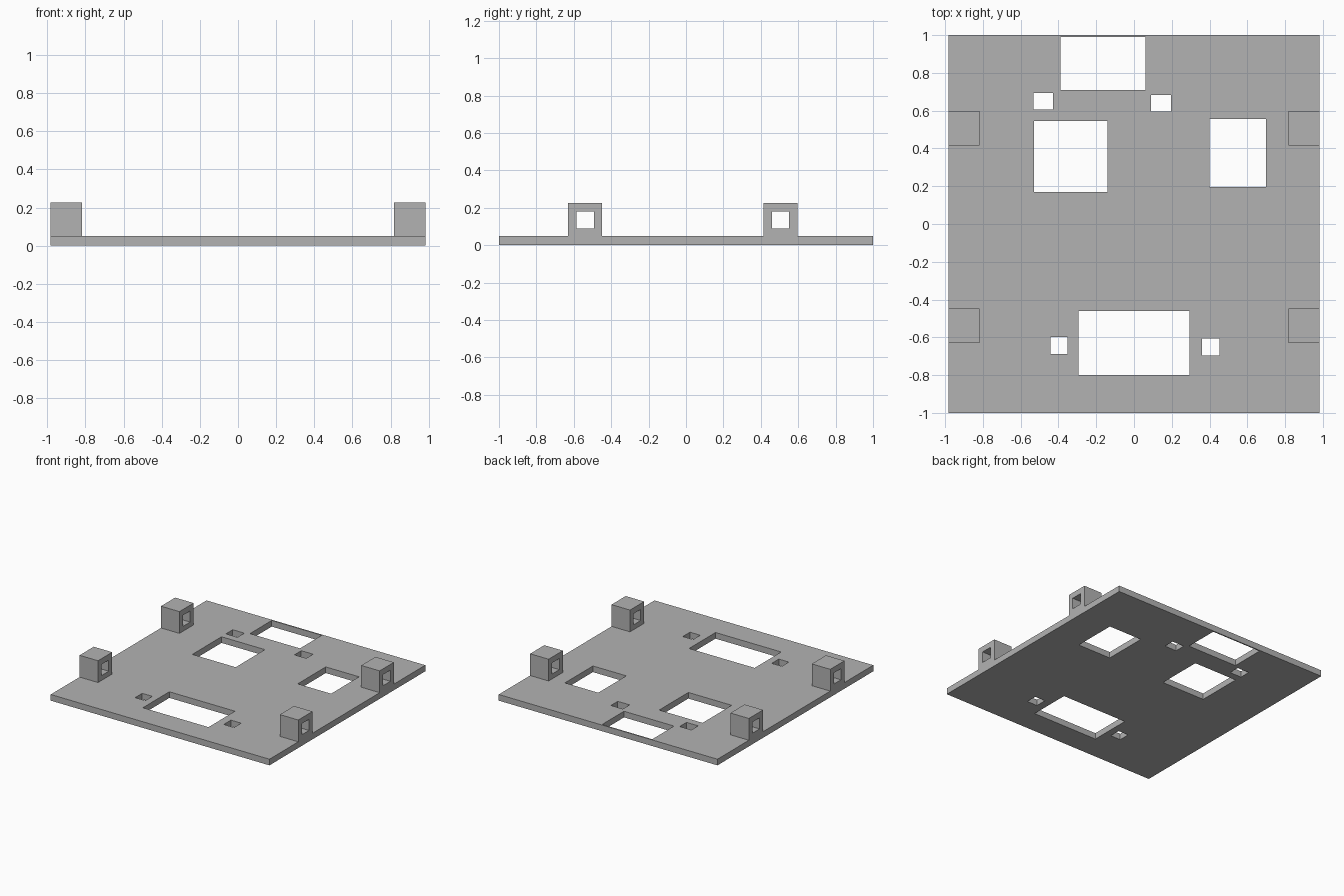
import bpy
import bmesh
from mathutils import Matrix, Vector

cube = bpy.data.objects.get("Cube")
if cube:
    bpy.data.objects.remove(cube, do_unlink=True)

HALF_X, HALF_Y = 0.983, 1.0
PLATE_TOP, POST_TOP = 0.05, 0.227

grey = bpy.data.materials.new("plain grey")
grey.use_nodes = True
grey.diffuse_color = (0.45, 0.45, 0.45, 1)
grey.node_tree.nodes["Principled BSDF"].inputs["Base Color"].default_value = grey.diffuse_color


def make_boxes(name, boxes):
    """One object holding boxes given as (x0, x1, y0, y1, z0, z1)."""
    bm = bmesh.new()
    for x0, x1, y0, y1, z0, z1 in boxes:
        centre = Vector((x0 + x1, y0 + y1, z0 + z1)) / 2
        size = Matrix.Diagonal((x1 - x0, y1 - y0, z1 - z0, 1))
        bmesh.ops.create_cube(bm, size=1, matrix=Matrix.Translation(centre) @ size)
    mesh = bpy.data.meshes.new(name)
    bm.to_mesh(mesh)
    bm.free()
    mesh.materials.append(grey)
    obj = bpy.data.objects.new(name, mesh)
    bpy.context.scene.collection.objects.link(obj)
    return obj


def cut(obj, boxes):
    """Cut the boxes out of the object, then discard the cutter."""
    cutter = make_boxes("cutter", boxes)
    cutter.hide_render = True
    mod = obj.modifiers.new("openings", 'BOOLEAN')
    mod.operation = 'DIFFERENCE'
    mod.solver = 'EXACT'
    mod.object = cutter
    bpy.context.view_layer.objects.active = obj
    bpy.ops.object.modifier_apply(modifier=mod.name)
    bpy.data.objects.remove(cutter, do_unlink=True)


# Base plate with its rectangular openings (x0, x1, y0, y1)
plate = make_boxes("base_plate", [(-HALF_X, HALF_X, -HALF_Y, HALF_Y, 0, PLATE_TOP)])
openings = [
    (-0.39, 0.06, 0.71, 0.99),      # back window
    (-0.53, -0.14, 0.17, 0.545),    # centre window
    (0.40, 0.70, 0.195, 0.555),     # side window
    (-0.295, 0.295, -0.80, -0.46),  # front window
    (-0.533, -0.428, 0.605, 0.693),  # small slots
    (0.09, 0.197, 0.595, 0.683),
    (-0.443, -0.352, -0.688, -0.597),
    (0.36, 0.452, -0.697, -0.605),
]
cut(plate, [o + (-0.1, 0.2) for o in openings])

# Four corner posts, each with a square hole running sideways
for end, y in (("front", -0.539), ("back", 0.506)):
    for side, s in (("left", 1), ("right", -1)):
        x0, x1 = sorted((s * 0.817, s * HALF_X))
        post = make_boxes(f"{end}_{side}_post",
                          [(x0, x1, y - 0.091, y + 0.091, PLATE_TOP, POST_TOP)])
        cut(post, [(x0 - 0.1, x1 + 0.1, y - 0.046, y + 0.046, 0.09, 0.18)])
